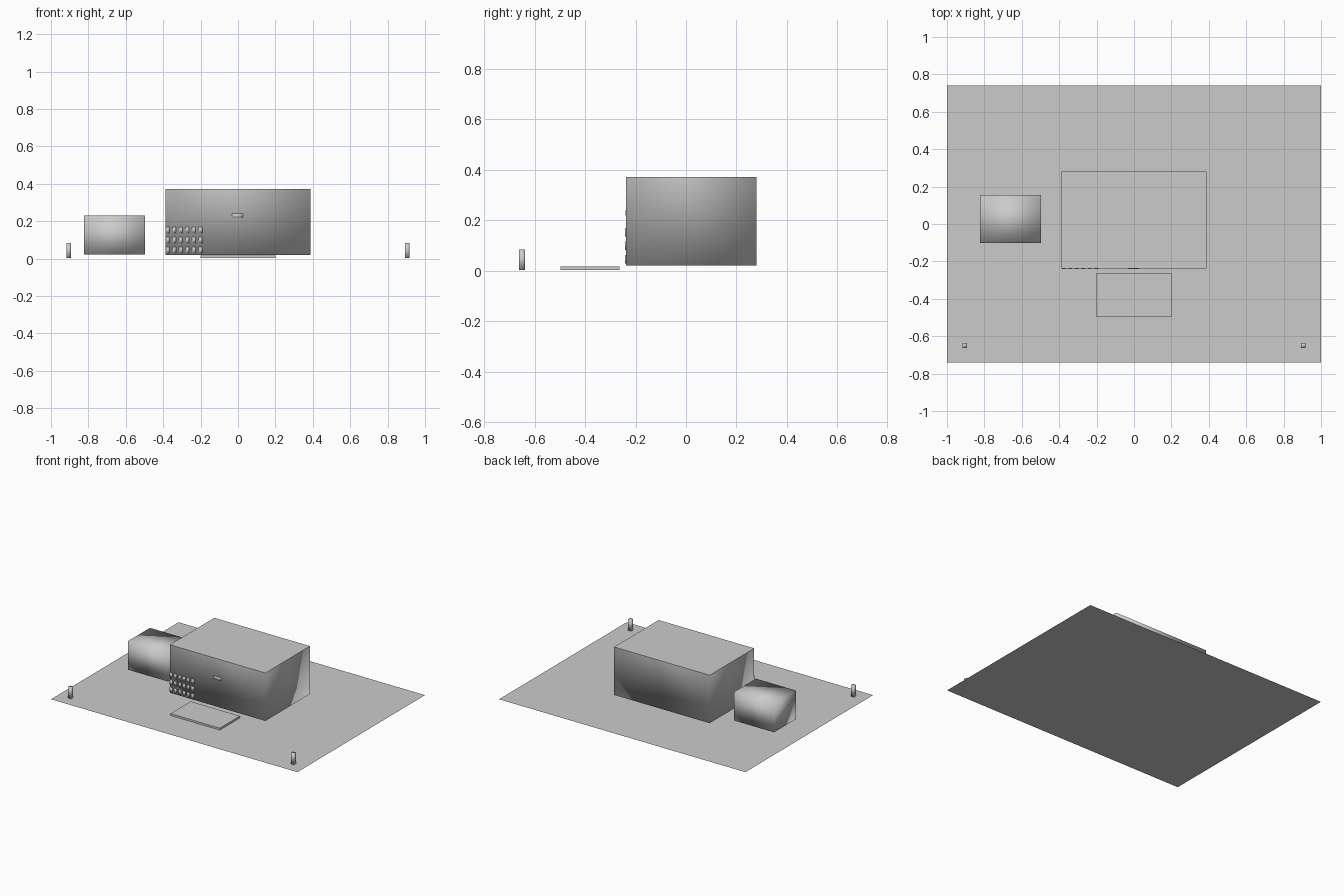
import bpy, bmesh

if "Cube" in bpy.data.objects:
    bpy.data.objects.remove(bpy.data.objects["Cube"])

grey = bpy.data.materials.new("plain_grey")
grey.diffuse_color = (0.6, 0.6, 0.6, 1)
grey.use_nodes = True
grey.node_tree.nodes["Principled BSDF"].inputs["Base Color"].default_value = grey.diffuse_color


def finish(name, bm, smooth):
    for f in bm.faces:
        f.smooth = smooth
    me = bpy.data.meshes.new(name)
    bm.to_mesh(me)
    bm.free()
    me.materials.append(grey)
    ob = bpy.data.objects.new(name, me)
    bpy.context.collection.objects.link(ob)
    return ob


def box(name, x, y, z, smooth=True, sharp_roof=False):
    """Box from (min, max) pairs; soft shading, optionally with a crisp roof edge."""
    bm = bmesh.new()
    bmesh.ops.create_cube(bm, size=1)
    for v in bm.verts:
        v.co = [(r[0] + r[1]) / 2 + c * (r[1] - r[0]) for c, r in zip(v.co, (x, y, z))]
    if sharp_roof:
        for e in bm.edges:
            if all(v.co.z > z[1] - 1e-4 for v in e.verts):
                e.smooth = False
    return finish(name, bm, smooth)


# flat site the buildings stand on
bm = bmesh.new()
bmesh.ops.create_grid(bm, x_segments=1, y_segments=1, size=1)
for v in bm.verts:
    v.co.y *= 0.74
finish("ground_slab", bm, False)

# main hall and annex
FRONT = -0.237
box("main_hall", (-0.388, 0.388), (FRONT, 0.28), (0.02, 0.372), sharp_roof=True)
box("annex", (-0.823, -0.496), (-0.102, 0.154), (0.021, 0.23))

# entrance pad
box("entrance_pad", (-0.2, 0.2), (-0.497, -0.263), (0.002, 0.016), smooth=False)

# gate posts
for side, s in (("left", -1), ("right", 1)):
    cx = 0.905 * s
    box(f"gate_post_{side}", (cx - 0.013, cx + 0.013), (-0.662, -0.637), (0.002, 0.083))

# window plates on the front, three rows of six
for row in range(3):
    for col in range(6):
        x = -0.376 + 0.035 * col
        z = 0.046 + 0.0535 * row
        box(f"window_{row}_{col}", (x - 0.01, x + 0.01), (FRONT - 0.004, FRONT + 0.002),
            (z - 0.017, z + 0.017))

# sign plate over the entrance
box("sign_plate", (-0.032, 0.027), (FRONT - 0.003, FRONT + 0.002), (0.219, 0.24))
